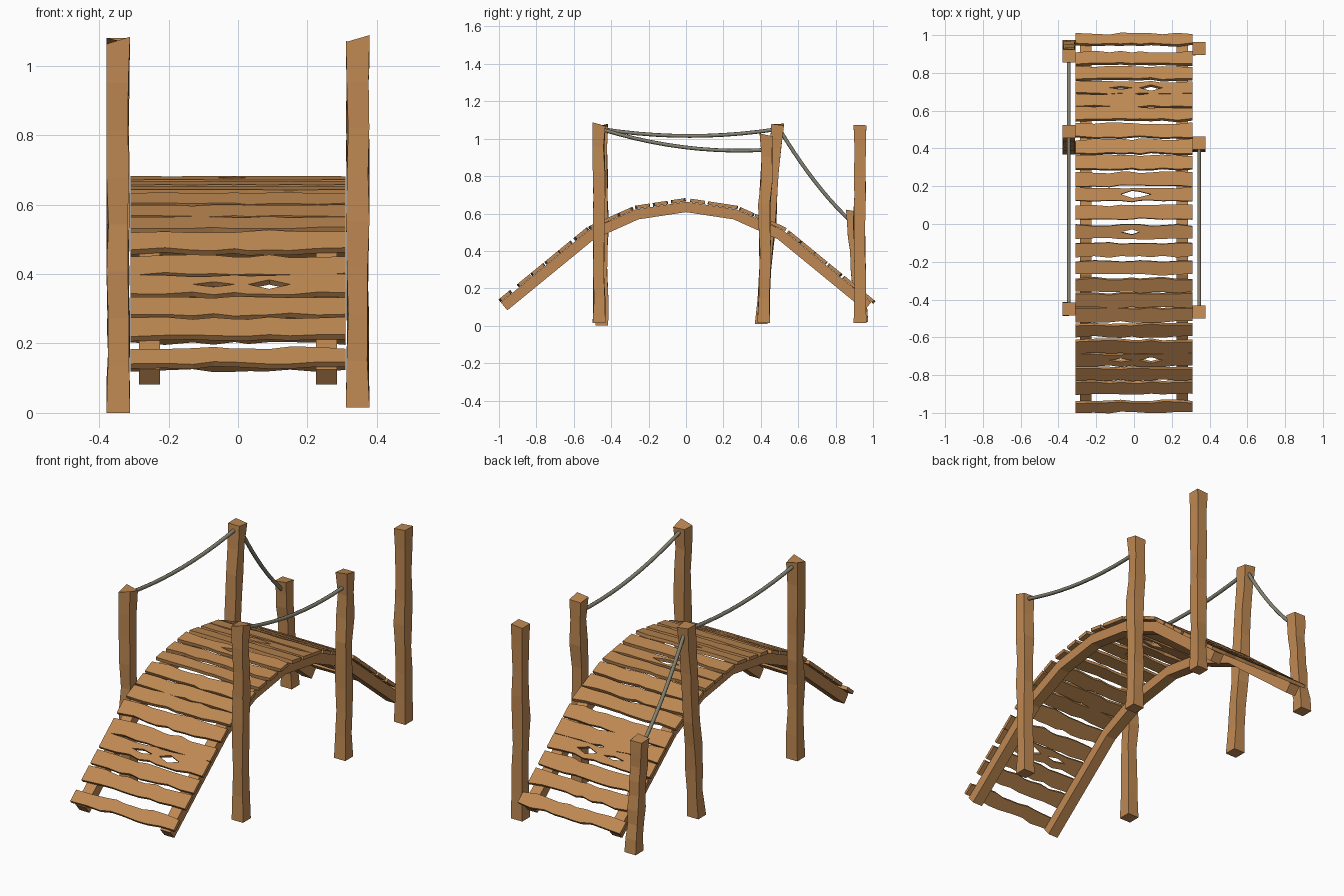
import bpy, bmesh, random
from mathutils import Vector

if "Cube" in bpy.data.objects:
    bpy.data.objects.remove(bpy.data.objects["Cube"])

random.seed(4)


def material(name, rgb):
    m = bpy.data.materials.new(name)
    m.diffuse_color = (*rgb, 1)
    m.use_nodes = True
    m.node_tree.nodes["Principled BSDF"].inputs["Base Color"].default_value = m.diffuse_color
    return m


wood = material("wood", (0.52, 0.25, 0.085))
rope_mat = material("rope_fibre", (0.24, 0.23, 0.17))


def finish(bm, name, mat):
    bmesh.ops.recalc_face_normals(bm, faces=bm.faces)
    me = bpy.data.meshes.new(name)
    bm.to_mesh(me)
    bm.free()
    me.materials.append(mat)
    ob = bpy.data.objects.new(name, me)
    bpy.context.collection.objects.link(ob)
    return ob


# Arch line along the top of the side beams (y, z)
half = [(-0.99, 0.125), (-0.52, 0.51), (-0.27, 0.622), (0, 0.663)]
arch = half + [(-y, z) for y, z in half[-2::-1]]


def arch_z(y):
    for (y0, z0), (y1, z1) in zip(arch, arch[1:]):
        if y <= y1 or y1 == arch[-1][0]:
            return z0 + (z1 - z0) * (y - y0) / (y1 - y0)


def loft(rings, name, mat):
    bm = bmesh.new()
    vs = [[bm.verts.new(p) for p in r] for r in rings]
    n = len(vs[0])
    for a, b in zip(vs, vs[1:]):
        for i in range(n):
            bm.faces.new((a[i], a[(i + 1) % n], b[(i + 1) % n], b[i]))
    bm.faces.new(vs[0])
    bm.faces.new(vs[-1])
    return finish(bm, name, mat)


# Two arched beams carrying the deck
def beam(name, x, w=0.03, t=0.055):
    rings = []
    for i, (y, z) in enumerate(arch):
        p = Vector((0, y, z))
        a = Vector((0, *arch[max(i - 1, 0)]))
        b = Vector((0, *arch[min(i + 1, len(arch) - 1)]))
        d1 = (p - a).normalized() if i else (b - p).normalized()
        d2 = (b - p).normalized() if i < len(arch) - 1 else d1
        d = (d1 + d2).normalized()
        nrm = Vector((0, -d.z, d.y))
        q = p - nrm * t / max(d.dot(d1), 0.5)
        rings.append([(x - w, p.y, p.z), (x + w, p.y, p.z), (x + w, q.y, q.z), (x - w, q.y, q.z)])
    loft(rings, name, wood)


beam("left_beam", -0.255)
beam("right_beam", 0.255)

# Deck boards with ragged edges; holes maps board number to {column: half opening}
centres = [-0.96, -0.86, -0.785, -0.71, -0.642, -0.555, -0.475, -0.40, -0.32, -0.23, -0.135, -0.04,
           0.06, 0.155, 0.235, 0.32, 0.405, 0.49, 0.575, 0.645, 0.71, 0.79, 0.87, 0.97]
columns = [-0.31, -0.21, -0.13, -0.07, -0.01, 0.03, 0.09, 0.15, 0.23, 0.31]
holes = {3: {3: 0.009, 6: 0.016}, 11: {4: 0.014}, 13: {4: 0.02, 5: 0.015}, 20: {3: 0.008, 6: 0.016}}


def plank(i, yc):
    hw = 0.034 if abs(yc) > 0.5 else 0.038
    if abs(yc) > 0.95:
        hw = 0.029
    slope = (arch_z(yc + 0.035) - arch_z(yc - 0.035)) / 0.07 if abs(yc) < 0.9 else (-0.82 if yc > 0 else 0.82)
    zc = (arch_z(yc) if abs(yc) < 0.9 else 0.125 + (0.99 - abs(yc)) * 0.82) + 0.002
    bm = bmesh.new()
    rows = []
    for c, x in enumerate(columns):
        g = holes.get(i, {}).get(c, 0)
        f = -hw + random.uniform(-0.003, 0.008)
        b = hw + random.uniform(-0.008, 0.003)
        rows.append([bm.verts.new((x, yc + o, zc + slope * o)) for o in (f, -g, g, b)])
    for p, q in zip(rows, rows[1:]):
        for k in (0, 2):
            bm.faces.new((p[k], q[k], q[k + 1], p[k + 1]))
    bmesh.ops.remove_doubles(bm, verts=bm.verts, dist=0.0005)
    ob = finish(bm, f"deck_plank_{i + 1}", wood)
    # keep the sheet facing up so the thickness grows above the beams
    if ob.data.polygons[0].normal.z < 0:
        ob.data.flip_normals()
    s = ob.modifiers.new("thickness", "SOLIDIFY")
    s.thickness = 0.018
    s.offset = 1


for i, yc in enumerate(centres):
    plank(i, yc)


# Rough hewn square posts, some leaning along the bridge
def post(name, x, y0, y1, z0, z1):
    rings, n = [], 9
    for k in range(n):
        t = k / (n - 1)
        end = k in (0, n - 1)
        dy = 0 if end else random.uniform(-0.005, 0.005)
        ring = []
        for sx, sy in ((-1, -1), (1, -1), (1, 1), (-1, 1)):
            h = 0.034 if end else random.uniform(0.027, 0.034)
            z = z0 + (z1 - z0) * t
            if k == n - 1:
                z -= random.uniform(0, 0.025)
            ring.append((x + sx * h, y0 + (y1 - y0) * t + dy + sy * h, z))
        rings.append(ring)
    loft(rings, name, wood)


post("left_front_post", -0.345, -0.45, -0.45, 0.0, 1.085)
post("left_middle_post", -0.345, 0.402, 0.49, 0.01, 1.085)
post("left_back_post", -0.345, 0.94, 0.89, 0.02, 0.625)
post("right_front_post", 0.345, -0.465, -0.465, 0.015, 1.09)
post("right_middle_post", 0.345, 0.415, 0.428, 0.015, 1.03)
post("right_back_post", 0.345, 0.93, 0.93, 0.015, 1.09)


# Sagging hand ropes
def rope(name, x, a, b, sag):
    cu = bpy.data.curves.new(name, "CURVE")
    cu.dimensions = "3D"
    cu.bevel_depth = 0.01
    cu.bevel_resolution = 2
    cu.use_fill_caps = True
    sp = cu.splines.new("POLY")
    n = 11
    sp.points.add(n - 1)
    for k in range(n):
        t = k / (n - 1)
        sp.points[k].co = (x, a[0] + (b[0] - a[0]) * t,
                           a[1] + (b[1] - a[1]) * t - 4 * sag * t * (1 - t), 1)
    cu.materials.append(rope_mat)
    bpy.context.collection.objects.link(bpy.data.objects.new(name, cu))


rope("left_front_rope", -0.345, (-0.44, 1.05), (0.48, 1.05), 0.035)
rope("left_back_rope", -0.345, (0.50, 1.05), (0.88, 0.56), 0.035)
rope("right_rope", 0.345, (-0.45, 1.05), (0.42, 0.94), 0.04)
